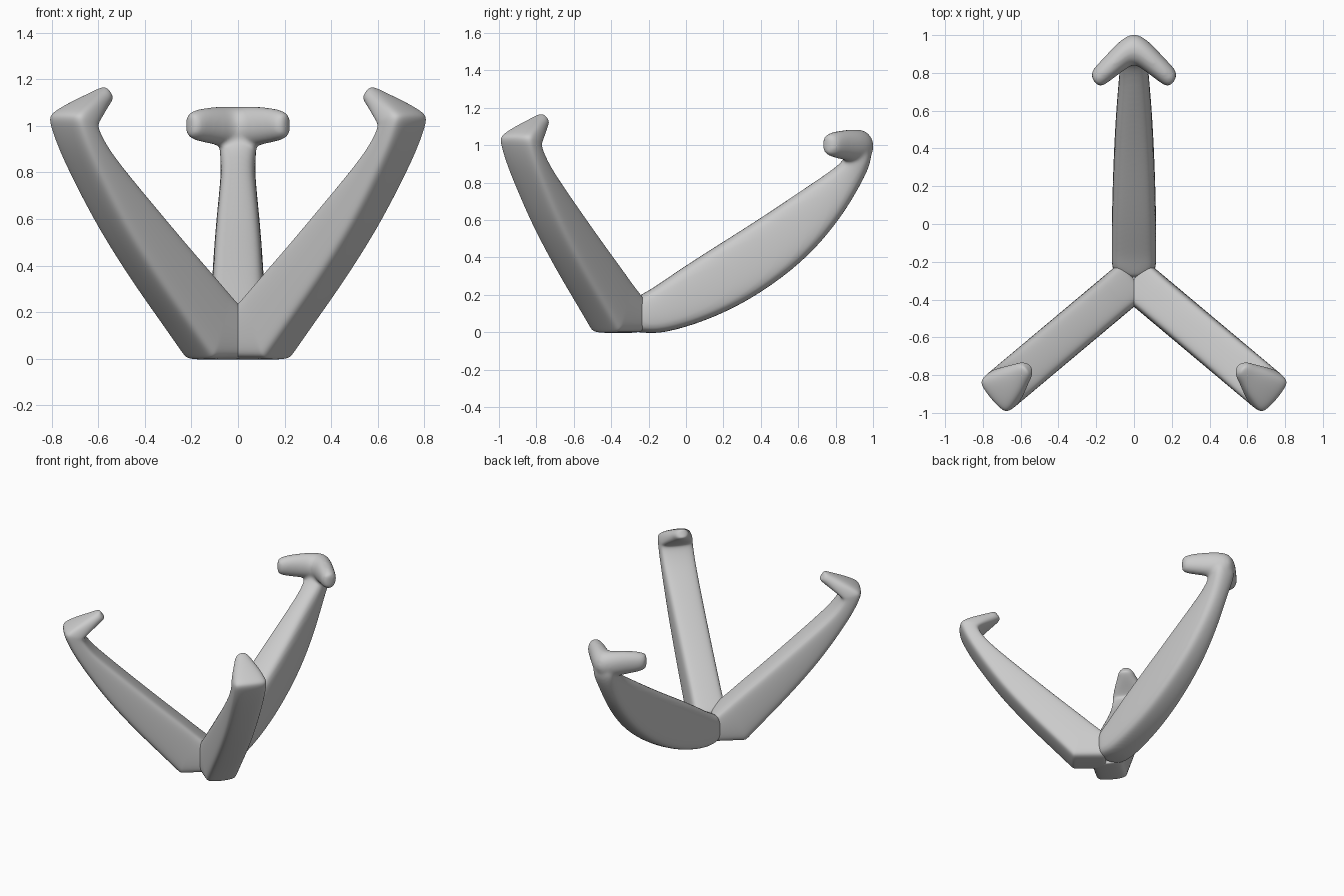
import bpy, bmesh, math
from mathutils import Vector

if "Cube" in bpy.data.objects:
    bpy.data.objects.remove(bpy.data.objects["Cube"])


def loft(name, sections, rounding=0.036, limit=0.35):
    """Loft rounded-rectangle sections (centre, half-width vector, half-height vector)."""
    bm = bmesh.new()
    rings = []
    for centre, u, v in sections:
        a, b = u.length, v.length
        c = min(rounding, limit * 2 * min(a, b))
        a, b = a + c / 6, b + c / 6          # offset subdivision shrinkage
        un, vn = u.normalized(), v.normalized()
        pts = [(a - c, -b), (a, c - b), (a, b - c), (a - c, b),
               (c - a, b), (-a, b - c), (-a, c - b), (c - a, -b)]
        rings.append([bm.verts.new(centre + un * p + vn * q) for p, q in pts])
    for r0, r1 in zip(rings, rings[1:]):
        for i in range(8):
            j = (i + 1) % 8
            bm.faces.new((r0[i], r0[j], r1[j], r1[i]))
    for r in (rings[0], rings[-1]):          # quad end caps
        for i, j, k, l in ((0, 1, 6, 7), (1, 2, 5, 6), (2, 3, 4, 5)):
            bm.faces.new((r[i], r[j], r[k], r[l]))
    bmesh.ops.recalc_face_normals(bm, faces=bm.faces)
    for f in bm.faces:
        f.smooth = True
    me = bpy.data.meshes.new(name)
    bm.to_mesh(me)
    bm.free()
    ob = bpy.data.objects.new(name, me)
    bpy.context.collection.objects.link(ob)
    sub = ob.modifiers.new("Subdivision", 'SUBSURF')
    sub.levels = sub.render_levels = 3
    return ob


def arm(profile, origin, angle):
    """Sections from (lower r, lower z, upper r, upper z, half width) along a heading."""
    d = Vector((math.cos(angle), math.sin(angle), 0))
    n = Vector((-d.y, d.x, 0))
    out = []
    for r0, z0, r1, z1, w in profile:
        lo = origin + d * r0 + Vector((0, 0, z0))
        hi = origin + d * r1 + Vector((0, 0, z1))
        out.append(((lo + hi) / 2, n * w, (hi - lo) / 2))
    return out


# Two front arms with inward hooks, crossing at the centre plane
front = [
    (0, 0, 0, .175, .11), (.03, 0, .02, .195, .11),
    (.20, 0, .11, .275, .11), (.222, 0, .13, .293, .11), (.238, .016, .145, .307, .11),
    (.36, .15, .24, .392, .11), (.5, .30, .346, .485, .11),
    (.69, .525, .56, .68, .11), (.825, .72, .69, .80, .11),
    (.93, .89, .79, .895, .11), (.975, .99, .845, .97, .11),
    (.988, 1.035, .855, 1.0, .11), (.972, 1.062, .846, 1.015, .108),
    (.88, 1.11, .80, 1.05, .085), (.80, 1.145, .752, 1.085, .055),
    (.745, 1.17, .712, 1.12, .038),
]
ob = loft("front_arms", arm(front, Vector((0, -.29, 0)), math.radians(-40)), 0.029)
ob.modifiers.new("Mirror", 'MIRROR').use_mirror_merge = False

# Single back arm, tapering to a neck and flaring into its head
back = [
    (-.285, .01, -.285, .17, .06), (-.25, .003, -.25, .19, .108), (-.2, 0, -.215, .21, .113),
    (-.12, 0, -.17, .235, .113), (.07, .052, -.04, .325, .113),
    (.29, .148, .13, .435, .108), (.5, .284, .33, .56, .1),
    (.68, .437, .52, .685, .089), (.83, .622, .67, .787, .076),
    (.924, .78, .77, .855, .068), (.977, .885, .838, .908, .074),
    (.992, .96, .86, .95, .08), (.96, 1.03, .87, 1.03, .05),
]
back_arm = loft("back_arm", arm(back, Vector((0, 0, 0)), math.pi / 2))

# Chevron head: inner xy, outer xy, bottom and top heights (right half, then mirrored)
half = [
    (0, .858, 0, 1.012, .91, 1.075), (.05, .822, .075, .965, .915, 1.077),
    (.10, .785, .145, .888, .93, 1.075), (.155, .742, .205, .828, .94, 1.066),
    (.19, .722, .235, .785, .958, 1.048),
]
left = [(-a, b, -c, d, e, f) for a, b, c, d, e, f in half[:0:-1]]
head = []
for ax, ay, bx, by, lo, hi in left + half:
    head.append((Vector(((ax + bx) / 2, (ay + by) / 2, (lo + hi) / 2)),
                 Vector((bx - ax, by - ay, 0)) / 2, Vector((0, 0, (hi - lo) / 2))))
head_ob = loft("back_arm_head", head, rounding=0.05)

# Blend the head into the arm as one smooth skin
with bpy.context.temp_override(active_object=back_arm, object=back_arm,
                               selected_objects=[back_arm, head_ob],
                               selected_editable_objects=[back_arm, head_ob]):
    bpy.ops.object.join()
rem = back_arm.modifiers.new("Remesh", 'REMESH')
rem.mode = 'VOXEL'
rem.voxel_size = 0.01
rem.use_smooth_shade = True
smo = back_arm.modifiers.new("Smooth", 'SMOOTH')
smo.factor = 0.5
smo.iterations = 12
